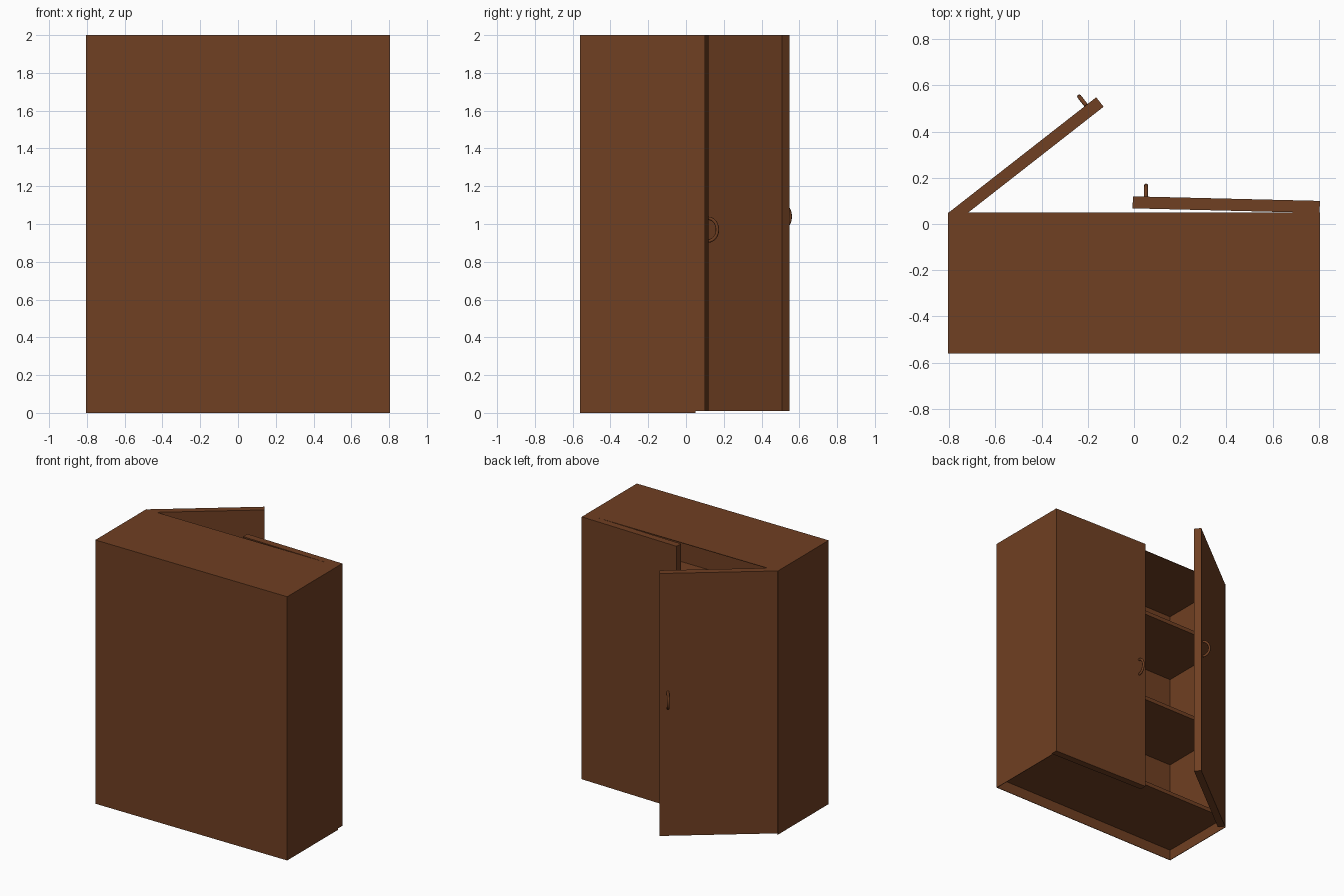
import bpy, math
from mathutils import Matrix, Vector

if "Cube" in bpy.data.objects:
    bpy.data.objects.remove(bpy.data.objects["Cube"], do_unlink=True)

# One wood colour for everything
wood = bpy.data.materials.new("brown wood")
wood.use_nodes = True
colour = (0.16, 0.05, 0.016, 1)
wood.diffuse_color = colour
wood.node_tree.nodes["Principled BSDF"].inputs["Base Color"].default_value = colour

LEFT, RIGHT = 0.805, -0.805
FRONT, BACK = -0.56, 0.05
HEIGHT, THIN = 2.0, 0.004
DOOR_THICK, DOOR_LENGTH = 0.052, 0.81


def box(name, low, high, matrix=Matrix()):
    low, high = Vector(low), Vector(high)
    bpy.ops.mesh.primitive_cube_add(size=1)
    ob = bpy.context.object
    ob.name = name
    ob.data.transform(Matrix.Translation((low + high) / 2) @ Matrix.Diagonal((*(high - low), 1)))
    ob.data.materials.append(wood)
    ob.matrix_world = matrix
    return ob


# Thin carcass, open at the back and below the base panel
box("front_panel", (RIGHT, FRONT, 0), (LEFT, FRONT + THIN, HEIGHT))
box("top_panel", (RIGHT, FRONT, HEIGHT - THIN), (LEFT, BACK, HEIGHT))
box("left_side", (LEFT - THIN, FRONT, 0), (LEFT, BACK, HEIGHT))
box("right_side", (RIGHT, FRONT, 0), (RIGHT + THIN, BACK, HEIGHT))

# Base and shelves
for name, z in (("base_panel", 0.08), ("lower_shelf", 0.78), ("upper_shelf", 1.48)):
    box(name, (RIGHT + THIN, FRONT + THIN, z), (LEFT - THIN, BACK - 0.005, z + 0.03))


def handle(name, x, z, matrix):
    """Half-ring pull standing out from a door."""
    curve = bpy.data.curves.new(name, "CURVE")
    curve.dimensions = "3D"
    curve.bevel_depth = 0.009
    curve.bevel_resolution = 2
    curve.use_fill_caps = True
    steps = 12
    spline = curve.splines.new("POLY")
    spline.points.add(steps)
    for i, point in enumerate(spline.points):
        a = math.pi * (i / steps - 0.5)
        point.co = (x, 0.048 * math.cos(a), z + 0.06 * math.sin(a), 1)
    curve.materials.append(wood)
    ob = bpy.data.objects.new(name, curve)
    bpy.context.collection.objects.link(ob)
    ob.matrix_world = matrix


# Doors hinge on their outer corners; side is the direction of the free edge
def door(name, hinge, side, angle, handle_z):
    matrix = Matrix.Translation(hinge) @ Matrix.Rotation(side * angle, 4, "Z")
    ends = sorted((0, side * DOOR_LENGTH))
    box(name + "_door", (ends[0], -DOOR_THICK, 0.01), (ends[1], 0, HEIGHT), matrix)
    handle(name + "_handle", side * (DOOR_LENGTH - 0.056), handle_z, matrix)


door("right", (RIGHT + 0.003, BACK, 0), 1, math.radians(38), 1.04)
door("left", (LEFT, 0.1, 0), -1, math.radians(1.4), 0.97)
